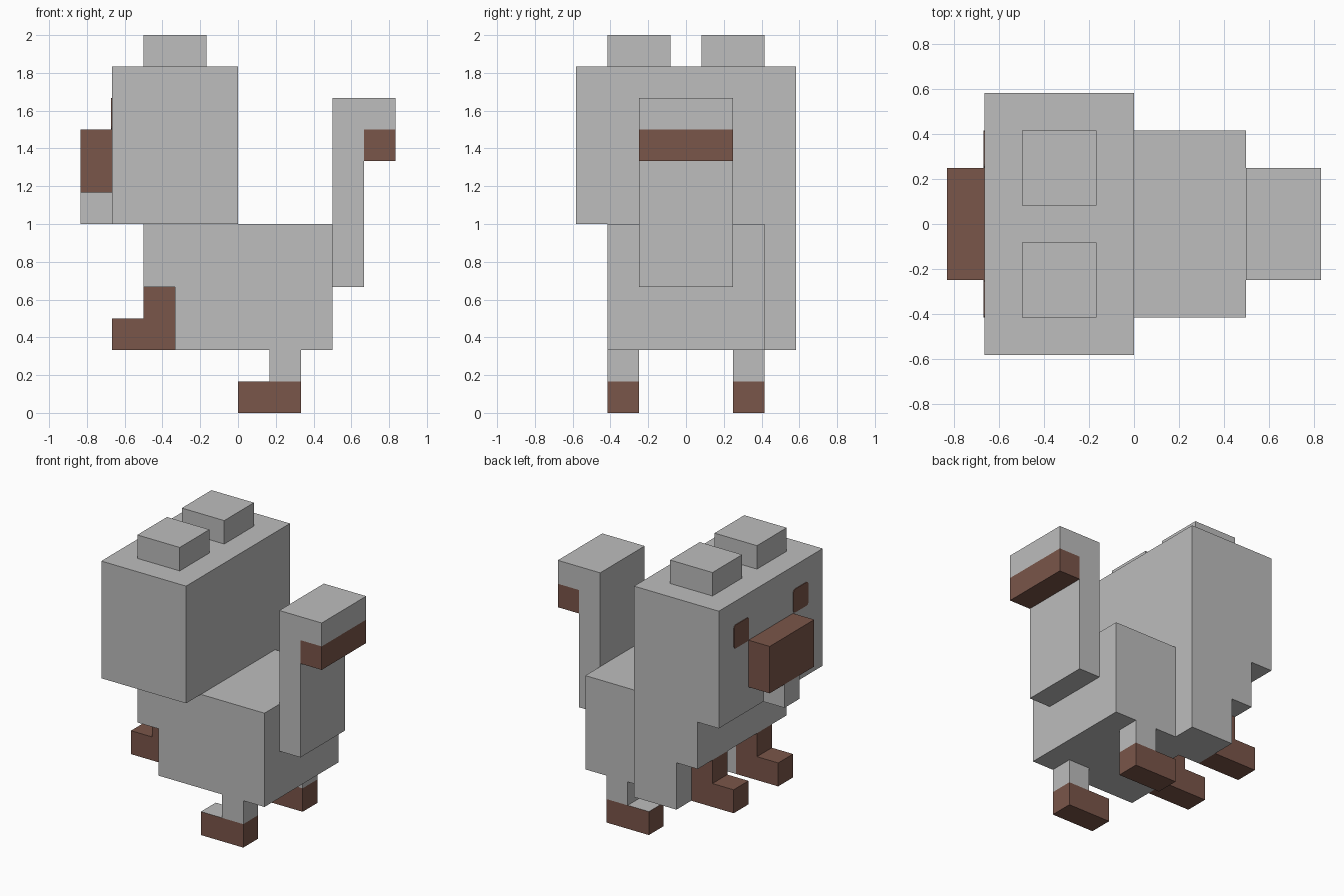
import bpy
import bmesh
from mathutils import Vector

cube = bpy.data.objects.get("Cube")
if cube:
    bpy.data.objects.remove(cube, do_unlink=True)

U = 1 / 6  # one block of the model


def make_material(name, rgb):
    mat = bpy.data.materials.new(name)
    colour = (*rgb, 1.0)
    mat.diffuse_color = colour
    mat.use_nodes = True
    for node in mat.node_tree.nodes:
        if node.type == 'BSDF_PRINCIPLED':
            node.inputs["Base Color"].default_value = colour
    return mat


GREY = make_material("light_grey", (0.51, 0.51, 0.51))
BROWN = make_material("brown", (0.195, 0.092, 0.067))


def prism(name, profile, y0, y1, mat, brown_below=None):
    """Extrude an x-z profile (in blocks) from y0 to y1; optionally brown under a height."""
    bm = bmesh.new()
    base = bm.faces.new([bm.verts.new((x * U, y0 * U, z * U)) for x, z in profile])
    ext = bmesh.ops.extrude_face_region(bm, geom=[base])
    moved = [g for g in ext["geom"] if isinstance(g, bmesh.types.BMVert)]
    bmesh.ops.translate(bm, verts=moved, vec=Vector((0, (y1 - y0) * U, 0)))
    if brown_below is not None:
        h = brown_below * U
        bmesh.ops.bisect_plane(bm, geom=bm.verts[:] + bm.edges[:] + bm.faces[:],
                               plane_co=(0, 0, h), plane_no=(0, 0, 1))
        for f in bm.faces:
            low = f.calc_center_median().z < h - 1e-4
            top_of_foot = f.normal.z > 0.5 and f.calc_center_median().z < h + 1e-4
            f.material_index = 1 if low or top_of_foot else 0
    bmesh.ops.recalc_face_normals(bm, faces=bm.faces[:])
    mesh = bpy.data.meshes.new(name)
    bm.to_mesh(mesh)
    bm.free()
    mesh.materials.append(mat)
    if brown_below is not None:
        mesh.materials.append(BROWN)
    obj = bpy.data.objects.new(name, mesh)
    bpy.context.collection.objects.link(obj)
    return obj


def box(name, x, y, z, mat, **kw):
    profile = [(x[0], z[0]), (x[1], z[0]), (x[1], z[1]), (x[0], z[1])]
    return prism(name, profile, y[0], y[1], mat, **kw)


# Torso: hindquarters plus a wider chest, with recesses for the front legs
box("hindquarters", (0, 3), (-2.5, 2.5), (2, 6), GREY)
box("chest", (-3, 0), (-2.5, 3.5), (4, 6), GREY)
box("lower_chest", (-1, 0), (-2.5, 3.5), (2, 4), GREY)
for side, y in (("right", (-2.5, -0.5)), ("left", (1.5, 3.5))):
    box("shoulder_" + side, (-2, -1), y, (2, 4), GREY)

# Head, muzzle and jaw
box("head", (-4, 0), (-3.5, 3.5), (6, 11), GREY)
box("muzzle", (-5, -4), (-1.5, 1.5), (7, 9), BROWN)
box("jaw", (-5, -4), (-0.5, 0.5), (6, 7), GREY)

# Ears, eyes and hind legs come in mirrored pairs
hind_leg = [(0, 0), (2, 0), (2, 2), (1, 2), (1, 1), (0, 1)]
for side, s in (("right", -1), ("left", 1)):
    def span(a, b):
        return sorted((s * a, s * b))

    box("ear_" + side, (-3, -1), span(0.5, 2.5), (11, 12), GREY)

    eye = box("eye_" + side, (-4.03, -4), span(1.5, 2.5), (9, 10), BROWN)
    bm = bmesh.new()
    bm.from_mesh(eye.data)
    corners = [e for e in bm.edges
               if abs((e.verts[0].co - e.verts[1].co).normalized().x) > 0.9]
    bmesh.ops.bevel(bm, geom=corners, offset=0.018, segments=2,
                    profile=0.5, affect='EDGES')
    bm.to_mesh(eye.data)
    bm.free()

    prism("hind_leg_" + side, hind_leg, *span(1.5, 2.5), GREY, brown_below=1)

# Front legs, tucked up under the chest
front_leg = [(-4, 2), (-2, 2), (-2, 4), (-3, 4), (-3, 3), (-4, 3)]
for side, y0 in (("right", -1.5), ("left", 1.5)):
    prism("front_leg_" + side, front_leg, y0, y0 + 1, BROWN)

# Tail, hooked over at the top with a dark tip
box("tail", (3, 4), (-1.5, 1.5), (4, 10), GREY)
box("tail_tip", (4, 5), (-1.5, 1.5), (8, 10), GREY, brown_below=9)
